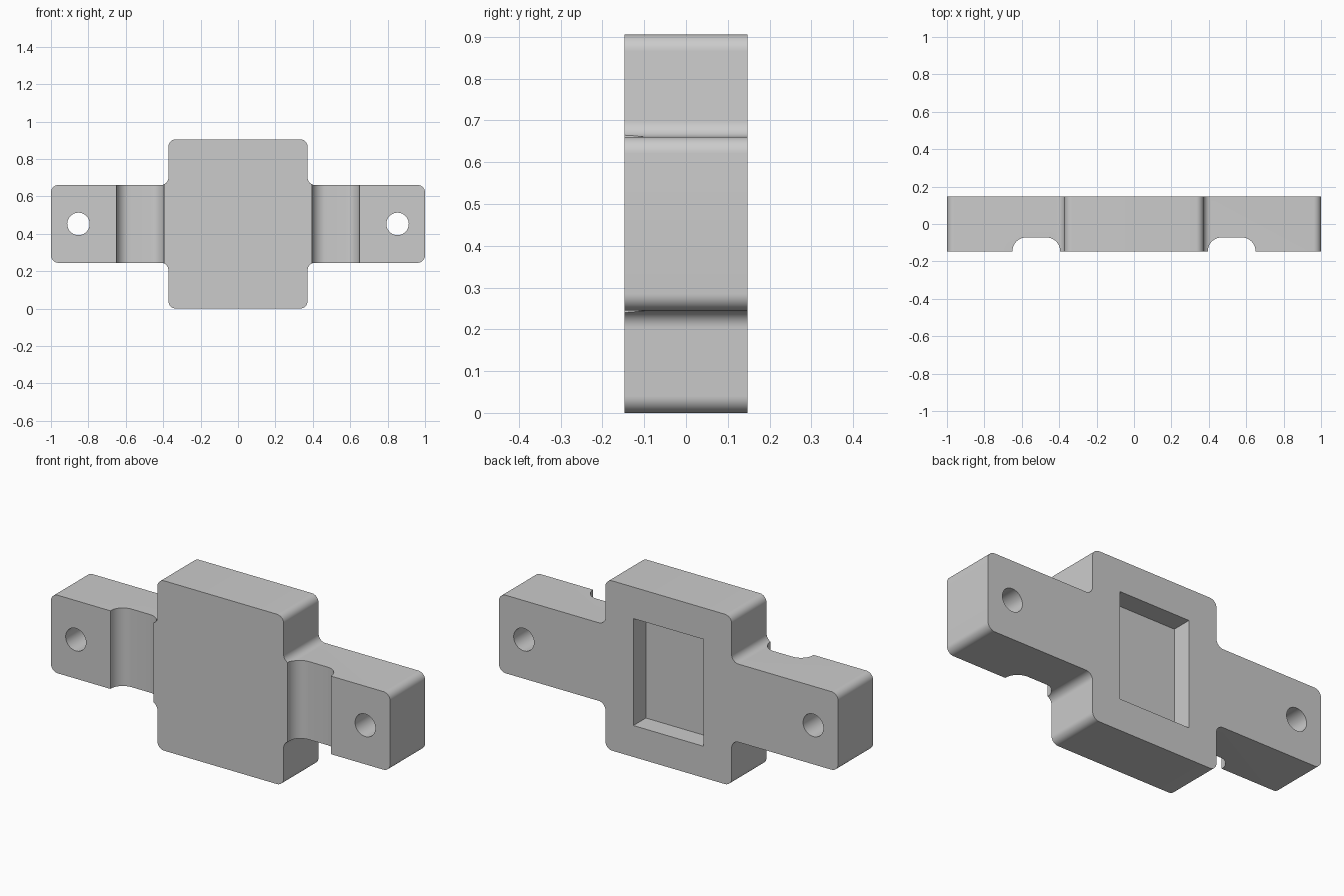
import bpy, bmesh, math
from mathutils import Vector

if "Cube" in bpy.data.objects:
    bpy.data.objects.remove(bpy.data.objects["Cube"], do_unlink=True)

HEIGHT, DEPTH = 0.905, 0.147
MID = HEIGHT / 2

grey = bpy.data.materials.new("light_grey")
grey.use_nodes = True
grey.diffuse_color = (0.6, 0.6, 0.6, 1)
grey.node_tree.nodes["Principled BSDF"].inputs["Base Color"].default_value = (0.6, 0.6, 0.6, 1)


def fillet(corners, steps=10):
    """Round the right-angled corners (x, y, radius) of a closed outline."""
    pts = []
    for i, (x, y, r) in enumerate(corners):
        p = Vector((x, y))
        if not r:
            pts.append(p)
            continue
        u = (Vector(corners[i - 1][:2]) - p).normalized()
        v = (Vector(corners[(i + 1) % len(corners)][:2]) - p).normalized()
        centre = p + (u + v) * r
        for k in range(steps + 1):
            t = math.pi / 2 * k / steps
            pts.append(centre - v * r * math.cos(t) - u * r * math.sin(t))
    return pts


def prism(name, pts, lo, hi, axis="y"):
    """Extrude an outline along y or z."""
    bm = bmesh.new()
    place = (lambda p: (p.x, lo, p.y)) if axis == "y" else (lambda p: (p.x, p.y, lo))
    face = bm.faces.new([bm.verts.new(place(p)) for p in pts])
    ext = bmesh.ops.extrude_face_region(bm, geom=[face])
    step = Vector((0, hi - lo, 0)) if axis == "y" else Vector((0, 0, hi - lo))
    bmesh.ops.translate(bm, vec=step, verts=[e for e in ext["geom"] if isinstance(e, bmesh.types.BMVert)])
    bmesh.ops.recalc_face_normals(bm, faces=bm.faces)
    mesh = bpy.data.meshes.new(name)
    bm.to_mesh(mesh)
    bm.free()
    obj = bpy.data.objects.new(name, mesh)
    bpy.context.collection.objects.link(obj)
    mesh.materials.append(grey)
    return obj


# Cross-shaped body: a tall centre block with an arm on each side
block, arm_end, arm, r = 0.372, 1.0, 0.208, 0.04
quarter = [(block, -MID), (block, -arm), (arm_end, -arm)]
right_half = quarter + [(x, -z) for x, z in reversed(quarter)]
outline = right_half + [(-x, z) for x, z in reversed(right_half)]
body = prism("mounting_body", fillet([(x, z + MID, r) for x, z in outline]), -DEPTH, DEPTH)

# Rounded strap grooves across the front and screw holes through the arms
cutters = []
for side in (-1, 1):
    groove = [(0.395, -0.25, 0), (0.395, -0.072, 0.073), (0.65, -0.072, 0.073), (0.65, -0.25, 0)]
    groove = [(x * side, y, rad) for x, y, rad in groove]
    cutters.append(prism("groove_cutter", fillet(groove), 0.1, 0.8, "z"))
    circle = [Vector((side * 0.853 + 0.06 * math.cos(a), MID + 0.06 * math.sin(a)))
              for a in (math.tau * k / 48 for k in range(48))]
    cutters.append(prism("hole_cutter", circle, -0.3, 0.3))

# Rectangular pocket in the back
pocket = [Vector((x, MID + z)) for x, z in ((-0.207, -0.285), (0.207, -0.285), (0.207, 0.285), (-0.207, 0.285))]
cutters.append(prism("pocket_cutter", pocket, DEPTH - 0.105, 0.3))

# Cut the body, then drop the cutters
bpy.ops.object.select_all(action="DESELECT")
bpy.context.view_layer.objects.active = body
body.select_set(True)
for cutter in cutters:
    cutter.hide_render = True
    mod = body.modifiers.new("cut", "BOOLEAN")
    mod.operation, mod.solver, mod.object = "DIFFERENCE", "EXACT", cutter
    bpy.ops.object.modifier_apply(modifier=mod.name)
    bpy.data.objects.remove(cutter, do_unlink=True)
bpy.ops.object.shade_smooth_by_angle(angle=math.radians(30))
